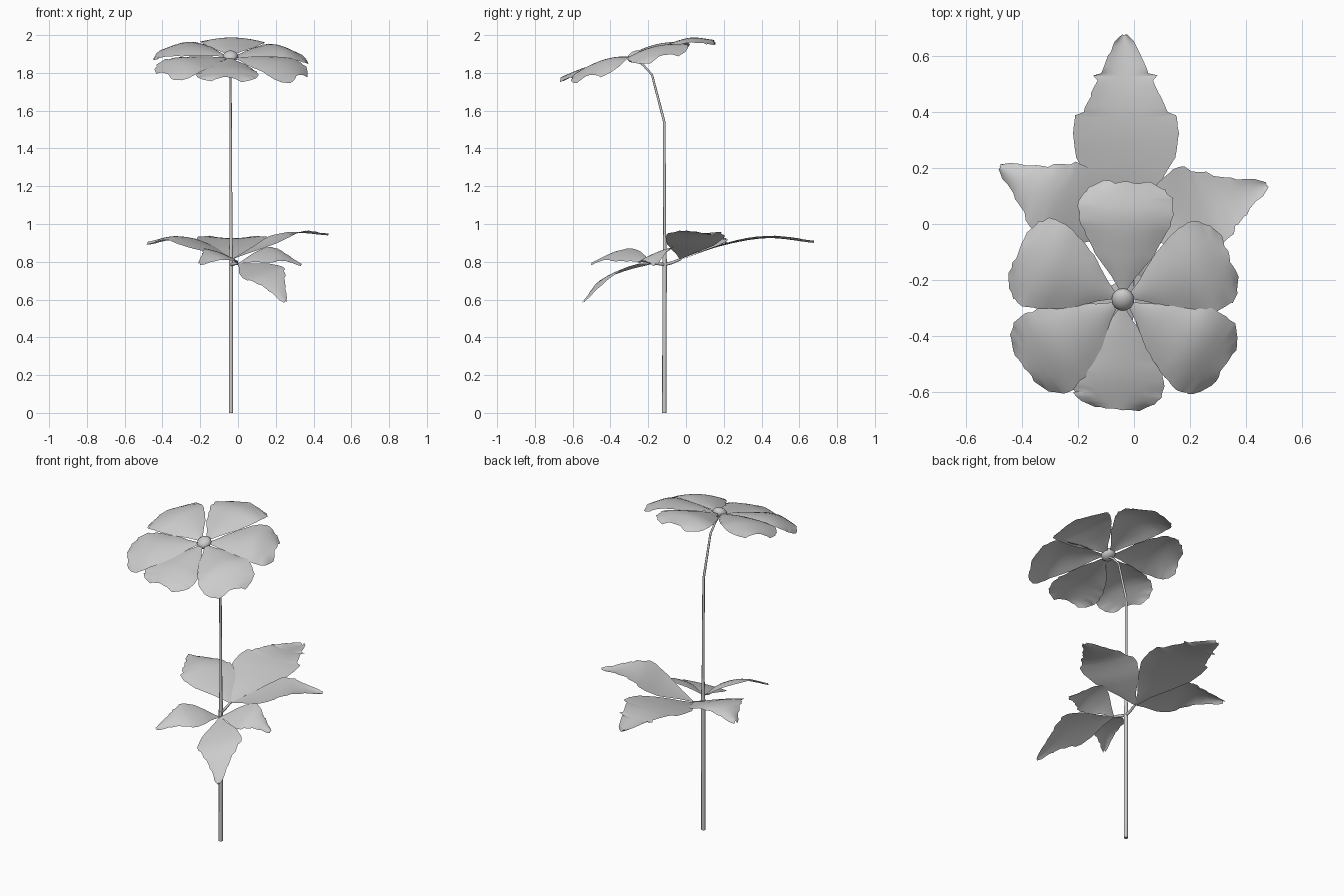
import bpy, bmesh, math, random
from mathutils import Vector

if "Cube" in bpy.data.objects:
    bpy.data.objects.remove(bpy.data.objects["Cube"])

random.seed(4)


def finish(name, bm, angle=60):
    me = bpy.data.meshes.new(name)
    bm.to_mesh(me)
    bm.free()
    ob = bpy.data.objects.new(name, me)
    bpy.context.collection.objects.link(ob)
    bpy.context.view_layer.objects.active = ob
    ob.select_set(True)
    bpy.ops.object.shade_smooth_by_angle(angle=math.radians(angle))
    ob.select_set(False)
    return ob


def spline(pts, t):
    # Catmull-Rom through evenly spaced points
    n = len(pts) - 1
    i = min(int(t * n), n - 1)
    f = t * n - i
    p1, p2 = pts[i], pts[i + 1]
    p0 = pts[i - 1] if i else 2 * p1 - p2
    p3 = pts[i + 2] if i + 2 <= n else 2 * p2 - p1
    return 0.5 * (2 * p1 + (p2 - p0) * f + (2 * p0 - 5 * p1 + 4 * p2 - p3) * f * f
                  + (3 * p1 - p0 - 3 * p2 + p3) * f ** 3)


def linear(table, t):
    for (a, x), (b, y) in zip(table, table[1:]):
        if t <= b:
            return x + (y - x) * (t - a) / (b - a)
    return table[-1][1]


def blade(name, path, side, widths, scale, cup, ripple):
    # thin leaf or petal: midrib path, half-width table, sideways direction
    path = [Vector(p) for p in path]
    side = Vector(side).normalized()
    us = sorted(set([i / 20 for i in range(21)] + [u for u, _ in widths]))
    bm = bmesh.new()
    rows = []
    for u in us:
        c, w = spline(path, u), linear(widths, u) * scale
        row = []
        for k in range(9):
            v = k / 4 - 1
            p = c + side * w * v
            p.z += cup * v * v * min(1, u * 2)
            jit = random.uniform(-1, 1) * ripple
            if u == 1:
                p += (path[-1] - path[-2]).normalized() * jit
            elif abs(v) == 1 and u < .95:
                p += side * jit * u * v
                p.z += jit * u * .6
            row.append(bm.verts.new(p))
        rows.append(row)
    for a, b in zip(rows, rows[1:]):
        for k in range(8):
            bm.faces.new((a[k], a[k + 1], b[k + 1], b[k]))
    bmesh.ops.recalc_face_normals(bm, faces=bm.faces)
    bm.normal_update()
    if sum(f.normal.z for f in bm.faces) < 0:
        bmesh.ops.reverse_faces(bm, faces=bm.faces)
    return finish(name, bm)


def tube(name, pts, radii, sides=8):
    bm = bmesh.new()
    pts = [Vector(p) for p in pts]
    rings = []
    for i, (p, r) in enumerate(zip(pts, radii)):
        d = (pts[min(i + 1, len(pts) - 1)] - pts[max(i - 1, 0)]).normalized()
        a = d.cross(Vector((0.3, 1, 0.1))).normalized()
        b = d.cross(a)
        rings.append([bm.verts.new(p + r * (a * math.cos(t) + b * math.sin(t)))
                      for t in (2 * math.pi * k / sides for k in range(sides))])
    for A, B in zip(rings, rings[1:]):
        for k in range(sides):
            j = (k + 1) % sides
            bm.faces.new((A[k], A[j], B[j], B[k]))
    bm.faces.new(rings[0])
    bm.faces.new(rings[-1])
    bmesh.ops.recalc_face_normals(bm, faces=bm.faces)
    return finish(name, bm)


# Stem and leaf stalks
tube("stem", [(-.037, -.115, 0), (-.037, -.113, .8), (-.037, -.113, .95), (-.039, -.115, 1.54),
              (-.04, -.18, 1.79), (-.04, -.225, 1.84), (-.04, -.27, 1.875)],
     [.012, .012, .008, .007, .006, .006, .007])
tube("back_stalk", [(-.037, -.115, .785), (-.035, -.075, .795), (-.032, -.025, .815)], [.009, .008, .006])
tube("front_stalk", [(-.037, -.115, .785), (-.015, -.15, .79), (0, -.175, .79)], [.009, .008, .006])

# Flower: six petals on a tilted plane around a small centre
CX, CY, CZ = -.04, -.27, 1.89
petal_w = [(0, .04), (.15, .26), (.35, .62), (.6, .93), (.75, 1), (.86, .95), (.94, .78), (1, .48)]
petals = [("back_petal", 88, .42, .172, .025, -.02), ("upper_right_petal", 22, .41, .17, .025, -.03),
          ("lower_right_petal", -34, .435, .163, .025, -.035), ("front_petal", -93, .39, .165, .012, -.005),
          ("lower_left_petal", 215, .425, .163, .025, -.02), ("upper_left_petal", 156, .41, .17, .035, -.01)]
for name, ang, length, width, arch, droop in petals:
    a = math.radians(ang)
    d = Vector((math.cos(a), math.sin(a)))

    def at(t, h):
        x, y = d.x * length * t, d.y * length * t
        return (CX + x, CY + y, CZ - .005 + .26 * y + h)
    path = [at(.06, 0), at(.37, arch * .8), at(.7, arch), at(1, droop)]
    blade(name, path, (-d.y, d.x, .26 * d.x), petal_w, width, -.025, .006)

bm = bmesh.new()
bmesh.ops.create_uvsphere(bm, u_segments=16, v_segments=10, radius=.04)
for v in bm.verts:
    v.co.z *= .75
    v.co += Vector((CX, CY, CZ - .003 + .26 * v.co.y))
finish("flower_centre", bm)

# Leaves: toothed outlines, two clusters of three
back_w = [(0, .03), (.12, .24), (.25, .6), (.4, .93), (.52, 1), (.61, .95), (.625, .8), (.72, .63),
          (.78, .52), (.805, .6), (.815, .43), (.92, .27), (.97, .18), (1, .05)]
side_w = [(0, .03), (.15, .32), (.35, .8), (.5, 1), (.58, .98), (.61, .84), (.7, .72), (.73, .58),
          (.82, .44), (.85, .33), (.95, .2), (1, .06)]
leaves = [
    ("back_leaf", [(-.032, -.03, .81), (-.03, .19, .885), (-.03, .43, .925), (-.035, .675, .9)],
     (1, 0, 0), back_w, .19, .012),
    ("back_left_leaf", [(-.035, -.03, .815), (-.17, .03, .88), (-.32, .105, .935), (-.48, .205, .905)],
     (.45, .88, .03), side_w, .16, -.015),
    ("back_right_leaf", [(-.03, -.03, .815), (.13, .02, .88), (.29, .07, .95), (.475, .14, .94)],
     (-.4, .9, -.03), side_w, .168, .008),
    ("front_leaf", [(0, -.175, .79), (.085, -.3, .77), (.17, -.42, .72), (.25, -.545, .59)],
     (.83, .52, .25), side_w, .127, -.006),
    ("front_left_leaf", [(0, -.175, .79), (-.06, -.275, .835), (-.125, -.385, .845), (-.205, -.5, .795)],
     (-.8, .45, .34), side_w, .097, -.01),
    ("front_right_leaf", [(0, -.175, .79), (.11, -.165, .835), (.22, -.16, .845), (.335, -.16, .79)],
     (-.08, 1, .42), side_w, .105, -.01),
]
for name, path, side, table, scale, cup in leaves:
    blade(name, path, side, table, scale, cup, .004)
